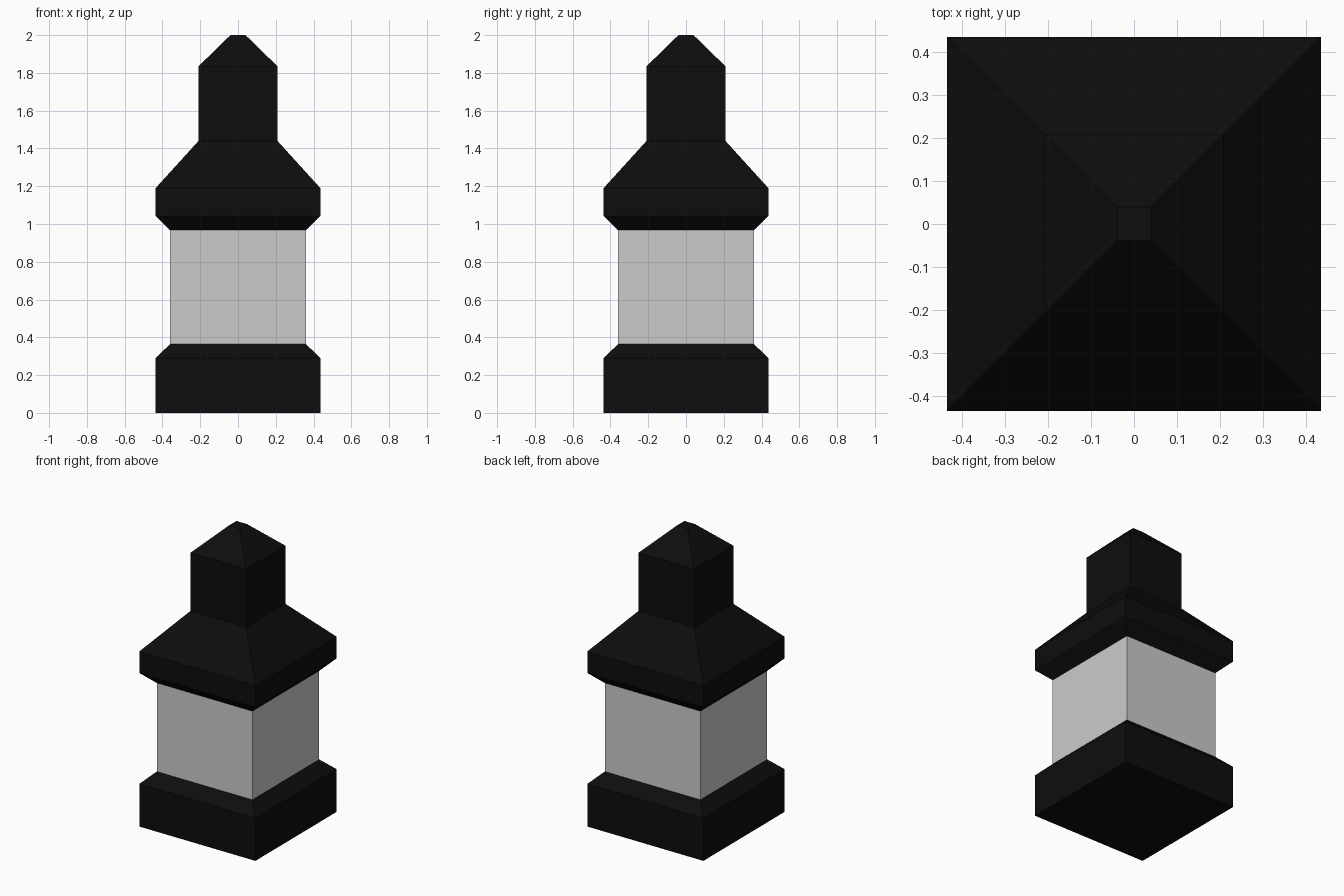
import bpy, bmesh

if "Cube" in bpy.data.objects:
    bpy.data.objects.remove(bpy.data.objects["Cube"])

black = bpy.data.materials.new("black_metal")
black.diffuse_color = (0.004, 0.004, 0.004, 1)
black.use_nodes = True
black.node_tree.nodes["Principled BSDF"].inputs["Base Color"].default_value = black.diffuse_color


def square_stack(name, profile, mat=None):
    """Closed square-section solid from (half_width, z) levels, bottom to top."""
    bm = bmesh.new()
    rings = [[bm.verts.new((sx * w, sy * w, z))
              for sx, sy in ((-1, -1), (1, -1), (1, 1), (-1, 1))]
             for w, z in profile]
    bm.faces.new(rings[0][::-1])
    bm.faces.new(rings[-1])
    for lo, hi in zip(rings, rings[1:]):
        for i in range(4):
            j = (i + 1) % 4
            bm.faces.new((lo[i], lo[j], hi[j], hi[i]))
    mesh = bpy.data.meshes.new(name)
    bm.to_mesh(mesh)
    bm.free()
    if mat:
        mesh.materials.append(mat)
    obj = bpy.data.objects.new(name, mesh)
    bpy.context.collection.objects.link(obj)
    return obj


# Plinth with chamfered top
square_stack("base", [(0.436, 0), (0.436, 0.29), (0.359, 0.365)], black)

# Grey middle block
square_stack("lamp_body", [(0.359, 0.365), (0.359, 0.967)])

# Eaves, sloped roof, chimney and pointed cap
square_stack("roof", [(0.359, 0.967), (0.436, 1.043), (0.436, 1.19),
                      (0.209, 1.44), (0.209, 1.835), (0.04, 2.0)], black)
